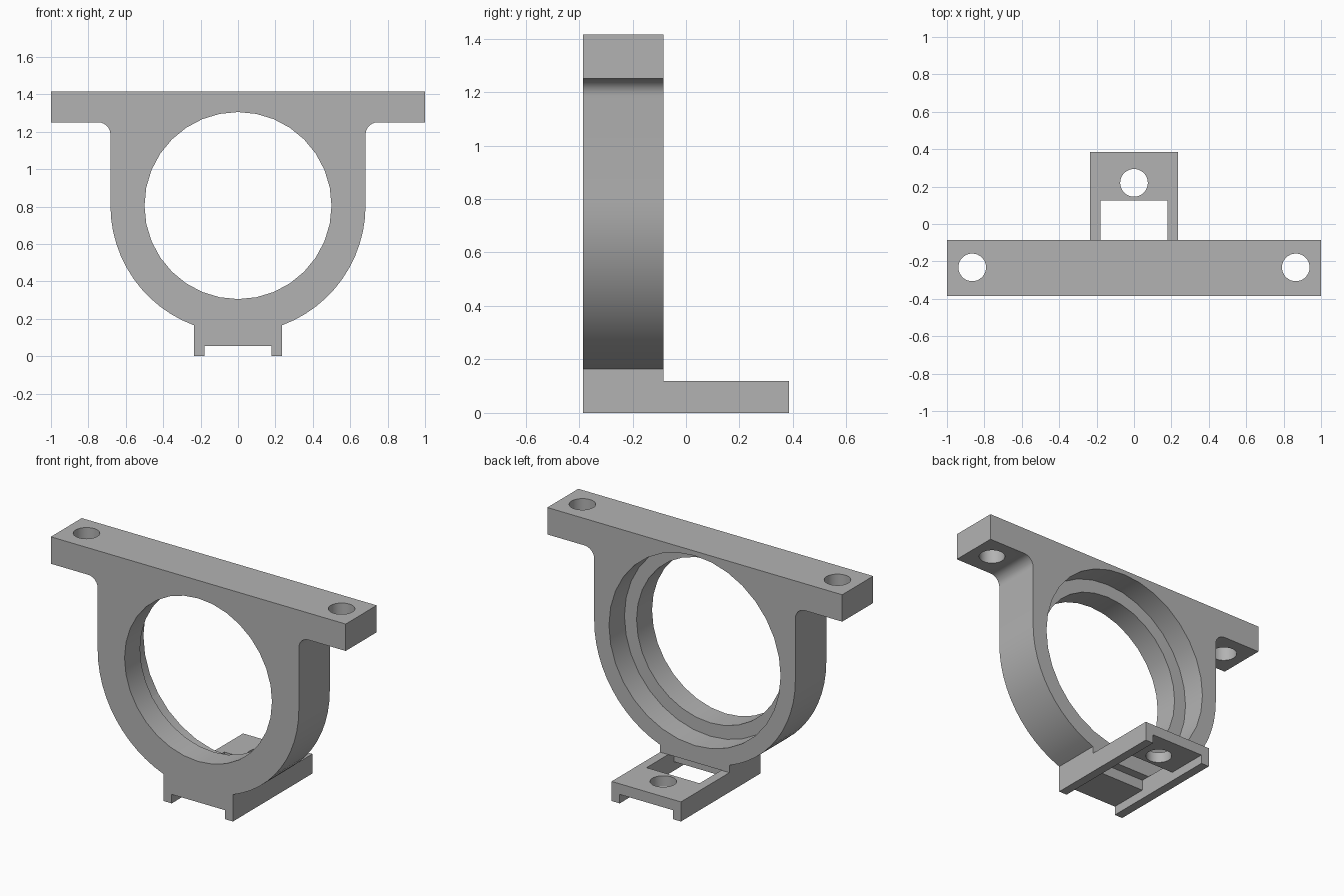
import bpy, bmesh
from math import sin, cos, pi, sqrt, atan2

old = bpy.data.objects.get("Cube")
if old:
    bpy.data.objects.remove(old, do_unlink=True)

# Material
GREY = (0.45, 0.45, 0.45, 1)
mat = bpy.data.materials.new("plain grey")
mat.use_nodes = True
mat.diffuse_color = GREY
mat.node_tree.nodes["Principled BSDF"].inputs["Base Color"].default_value = GREY

# Main dimensions
FRONT, BACK, END = -0.385, -0.085, 0.385
RING_Z, RING_R, BORE_R, SEAT_R = 0.805, 0.682, 0.5, 0.582
BAR_LOW, TOP, FILLET = 1.25, 1.415, 0.065
FOOT_X, FOOT_TOP, SLOT_X, SLOT_Z = 0.235, 0.12, 0.18, 0.055
HOLE_R = 0.074


def new_object(name, bm):
    bmesh.ops.recalc_face_normals(bm, faces=bm.faces)
    mesh = bpy.data.meshes.new(name)
    bm.to_mesh(mesh)
    bm.free()
    mesh.materials.append(mat)
    ob = bpy.data.objects.new(name, mesh)
    bpy.context.collection.objects.link(ob)
    return ob


def prism(name, outline, y0, y1):
    """Extrude an x-z outline along y."""
    bm = bmesh.new()
    face = bm.faces.new([bm.verts.new((x, y0, z)) for x, z in outline])
    ext = bmesh.ops.extrude_face_region(bm, geom=[face])["geom"]
    for v in ext:
        if isinstance(v, bmesh.types.BMVert):
            v.co.y = y1
    return new_object(name, bm)


def box(name, half_x, y0, y1, z0, z1):
    return prism(name, [(-half_x, z0), (half_x, z0), (half_x, z1), (-half_x, z1)], y0, y1)


def circle(r, z, n):
    return [(r * cos(2 * pi * i / n), z + r * sin(2 * pi * i / n)) for i in range(n)]


def upright_hole(x, y, z0, z1):
    bm = bmesh.new()
    face = bm.faces.new([bm.verts.new((x + a, y + b, z0)) for a, b in circle(HOLE_R, 0, 32)])
    ext = bmesh.ops.extrude_face_region(bm, geom=[face])["geom"]
    for v in ext:
        if isinstance(v, bmesh.types.BMVert):
            v.co.z = z1
    return new_object("hole_cutter", bm)


def combine(target, tool, operation):
    tool.hide_render = True
    mod = target.modifiers.new("combine", 'BOOLEAN')
    mod.operation, mod.solver, mod.object = operation, 'EXACT', tool
    bpy.context.view_layer.objects.active = target
    bpy.ops.object.modifier_apply(modifier=mod.name)
    bpy.data.objects.remove(tool, do_unlink=True)


# Right half of the body outline, from the foot up to the bar
foot_join = RING_Z - sqrt(RING_R ** 2 - FOOT_X ** 2)
start = atan2(foot_join - RING_Z, FOOT_X)
half = [(FOOT_X, 0)]
for i in range(13):
    a = start * (1 - i / 12)
    half.append((RING_R * cos(a), RING_Z + RING_R * sin(a)))
for i in range(7):
    a = pi - i / 6 * pi / 2
    half.append((RING_R + FILLET + FILLET * cos(a), BAR_LOW - FILLET + FILLET * sin(a)))
half += [(1, BAR_LOW), (1, TOP)]
outline = half + [(-x, z) for x, z in reversed(half)]

bracket = prism("bearing_bracket", outline, FRONT, BACK)

# Rear foot
combine(bracket, box("foot", FOOT_X, BACK, END, 0, FOOT_TOP), 'UNION')

# Stepped bore
combine(bracket, prism("bore", circle(BORE_R, RING_Z, 32), -0.6, 0), 'DIFFERENCE')
combine(bracket, prism("bearing_seat", circle(SEAT_R, RING_Z, 32), -0.235, 0), 'DIFFERENCE')

# Underside channel, foot window and its recess beneath the ring
combine(bracket, box("channel", SLOT_X, -0.6, 0.6, -0.1, SLOT_Z), 'DIFFERENCE')
combine(bracket, box("window", SLOT_X, BACK, 0.125, 0.02, 0.2), 'DIFFERENCE')
combine(bracket, box("recess", SLOT_X, -0.14, 0, 0.02, FOOT_TOP), 'DIFFERENCE')

# Bolt holes
for x in (-0.865, 0.865):
    combine(bracket, upright_hole(x, -0.232, 1.1, 1.6), 'DIFFERENCE')
combine(bracket, upright_hole(0, 0.22, -0.1, 0.3), 'DIFFERENCE')

# Smooth curved walls, crisp edges
bpy.ops.object.select_all(action='DESELECT')
bracket.select_set(True)
bpy.context.view_layer.objects.active = bracket
bpy.ops.object.shade_smooth_by_angle(angle=pi / 6)
